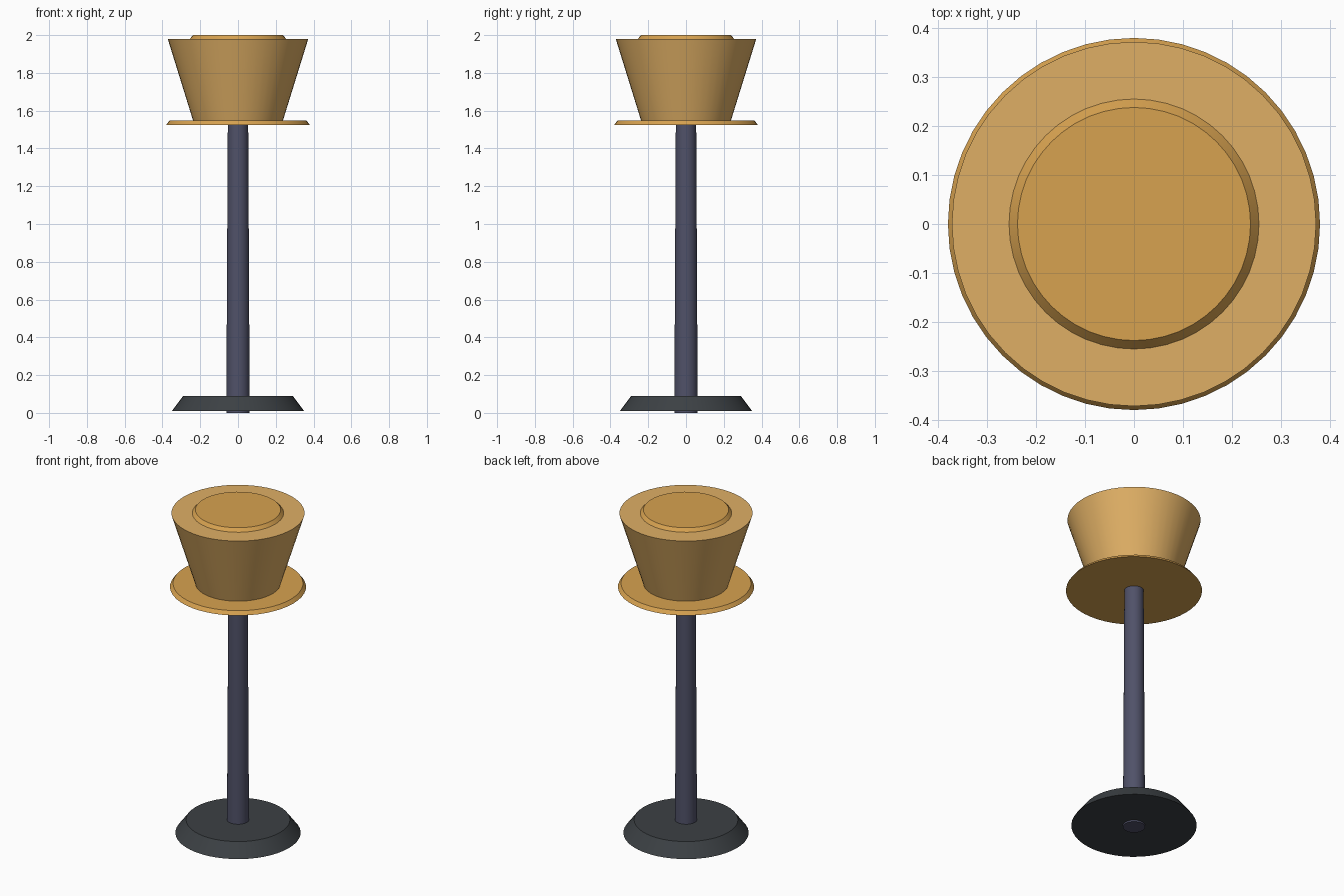
import bpy
from math import radians

if "Cube" in bpy.data.objects:
    bpy.data.objects.remove(bpy.data.objects["Cube"])


def material(name, rgb):
    m = bpy.data.materials.new(name)
    m.diffuse_color = (*rgb, 1)
    m.use_nodes = True
    m.node_tree.nodes["Principled BSDF"].inputs["Base Color"].default_value = m.diffuse_color
    return m


dark = material("dark_base", (0.045, 0.052, 0.058))
metal = material("pole_metal", (0.08, 0.083, 0.14))
amber = material("amber_trim", (0.68, 0.36, 0.08))
warm = material("warm_shade", (0.74, 0.43, 0.13))


def tapered(name, r_bottom, r_top, z0, z1, mat, sides=48):
    bpy.ops.mesh.primitive_cone_add(vertices=sides, radius1=r_bottom, radius2=r_top,
                                    depth=z1 - z0, location=(0, 0, (z0 + z1) / 2))
    ob = bpy.context.object
    ob.name = name
    ob.data.materials.append(mat)
    bpy.ops.object.shade_smooth_by_angle(angle=radians(30))
    return ob


# foot and post
tapered("base", 0.35, 0.29, 0.01, 0.09, dark)
tapered("pole", 0.062, 0.054, 0.0, 1.535, metal, 32)

# lamp head: lower plate, flared shade, top cap
tapered("lower_plate", 0.38, 0.363, 1.525, 1.547, amber)
tapered("shade", 0.237, 0.372, 1.545, 1.98, warm)
tapered("top_cap", 0.257, 0.238, 1.978, 2.0, amber)
